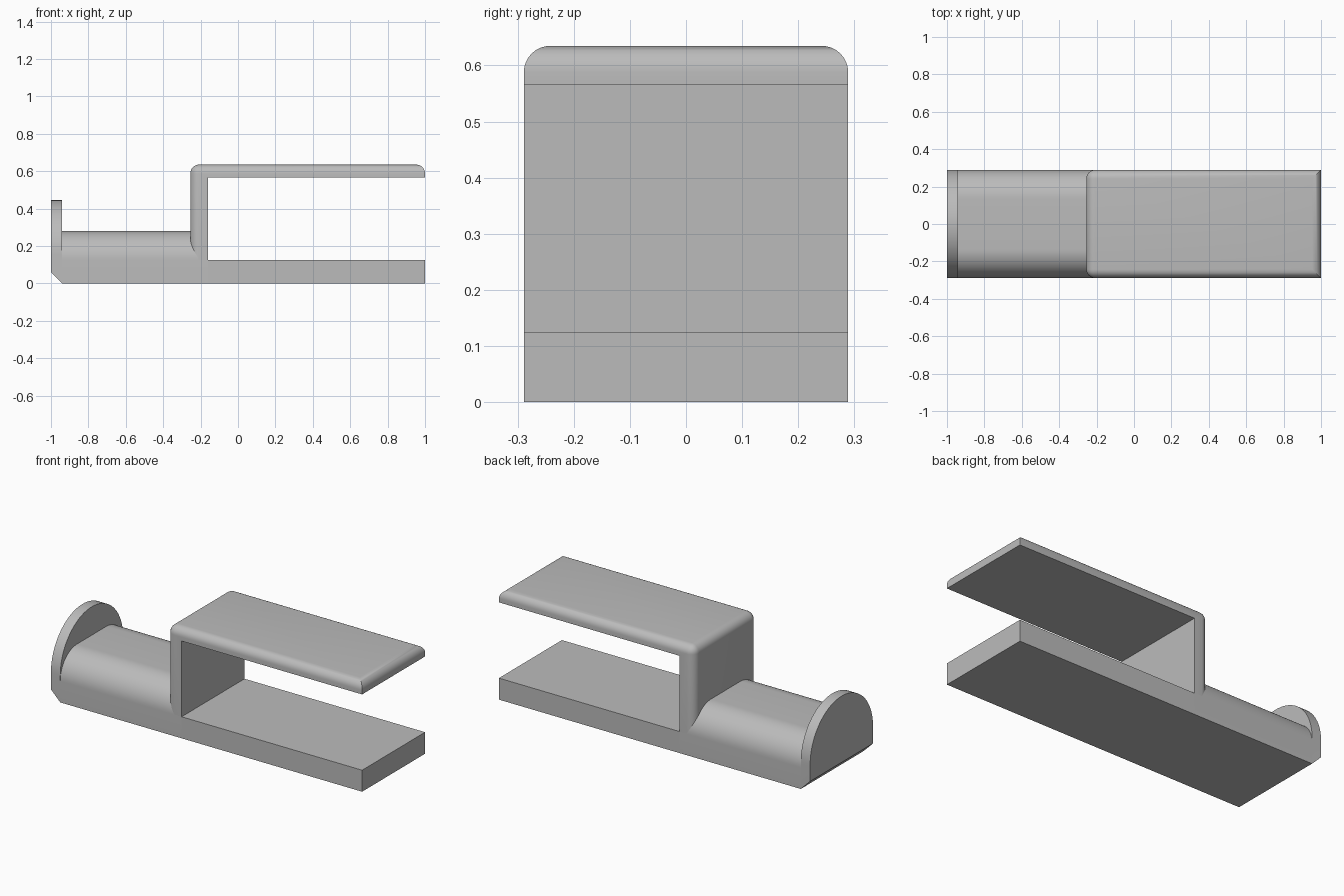
import bpy, bmesh
from math import sin, cos, pi, radians

cube = bpy.data.objects.get("Cube")
if cube:
    bpy.data.objects.remove(cube, do_unlink=True)

HALF = 0.289       # half width
FLOOR = 0.125      # top of the base plate
WALL_IN = -0.16    # inner face of the upright wall
RIM_IN = -0.94     # inner face of the end flange

grey = bpy.data.materials.new("plain grey")
grey.use_nodes = True
grey.diffuse_color = (0.5, 0.5, 0.5, 1)
grey.node_tree.nodes["Principled BSDF"].inputs["Base Color"].default_value = grey.diffuse_color


def extrude(points, offset):
    """Closed outline pushed along offset into a solid."""
    bm = bmesh.new()
    face = bm.faces.new([bm.verts.new(p) for p in points])
    ext = bmesh.ops.extrude_face_region(bm, geom=[face], use_keep_orig=True)
    verts = [g for g in ext["geom"] if isinstance(g, bmesh.types.BMVert)]
    bmesh.ops.translate(bm, verts=verts, vec=offset)
    bmesh.ops.recalc_face_normals(bm, faces=bm.faces)
    return bm


def finish(bm, name):
    mesh = bpy.data.meshes.new(name)
    bm.to_mesh(mesh)
    bm.free()
    obj = bpy.data.objects.new(name, mesh)
    bpy.context.collection.objects.link(obj)
    mesh.materials.append(grey)
    bpy.ops.object.select_all(action="DESELECT")
    obj.select_set(True)
    bpy.context.view_layer.objects.active = obj
    bpy.ops.object.shade_smooth_by_angle(angle=radians(30))


def arch(x, radius, spring, steps):
    """Flat-bottomed outline across the width with rounded upper corners."""
    pts = [(x, -HALF, 0), (x, HALF, 0)]
    for side in (1, -1):
        for i in range(steps + 1):
            a = pi / 2 * (i if side > 0 else steps - i) / steps
            if side < 0 and i == 0 and radius == HALF:
                continue
            y = side * (HALF - radius + radius * cos(a))
            pts.append((x, y, spring + radius * sin(a)))
    return pts


# Base plate under the open slot
base = [(WALL_IN, -HALF, 0), (1, -HALF, 0), (1, -HALF, FLOOR), (WALL_IN, -HALF, FLOOR)]
finish(extrude(base, (0, 2 * HALF, 0)), "base_plate")

# Saddle with rounded shoulders, running under the wall
finish(extrude(arch(RIM_IN, 0.155, FLOOR, 16), (WALL_IN - RIM_IN, 0, 0)), "saddle")

# Round-topped end flange with a chamfered lower edge
bm = extrude(arch(-1, HALF, 0.156, 24), (1 + RIM_IN, 0, 0))
for v in bm.verts:
    if v.co.x < -0.99 and v.co.z < 0.01:
        v.co.z = 0.06
finish(bm, "end_flange")

# Upright wall and top plate, rounded on the outer edges
left, top, under = -0.255, 0.635, 0.565
hook = [(left, FLOOR), (WALL_IN, FLOOR), (WALL_IN, under), (1, under), (1, top), (left, top)]
bm = extrude([(x, -HALF, z) for x, z in hook], (0, 2 * HALF, 0))
outer = [e for e in bm.edges
         if all(v.co.z > top - 0.001 for v in e.verts)
         or (all(v.co.x < left + 0.001 for v in e.verts)
             and abs(e.verts[0].co.z - e.verts[1].co.z) > 0.1)]
bmesh.ops.bevel(bm, geom=outer, offset=0.047, offset_type="OFFSET",
                segments=8, profile=0.5, affect="EDGES")
finish(bm, "wall_and_top_plate")
